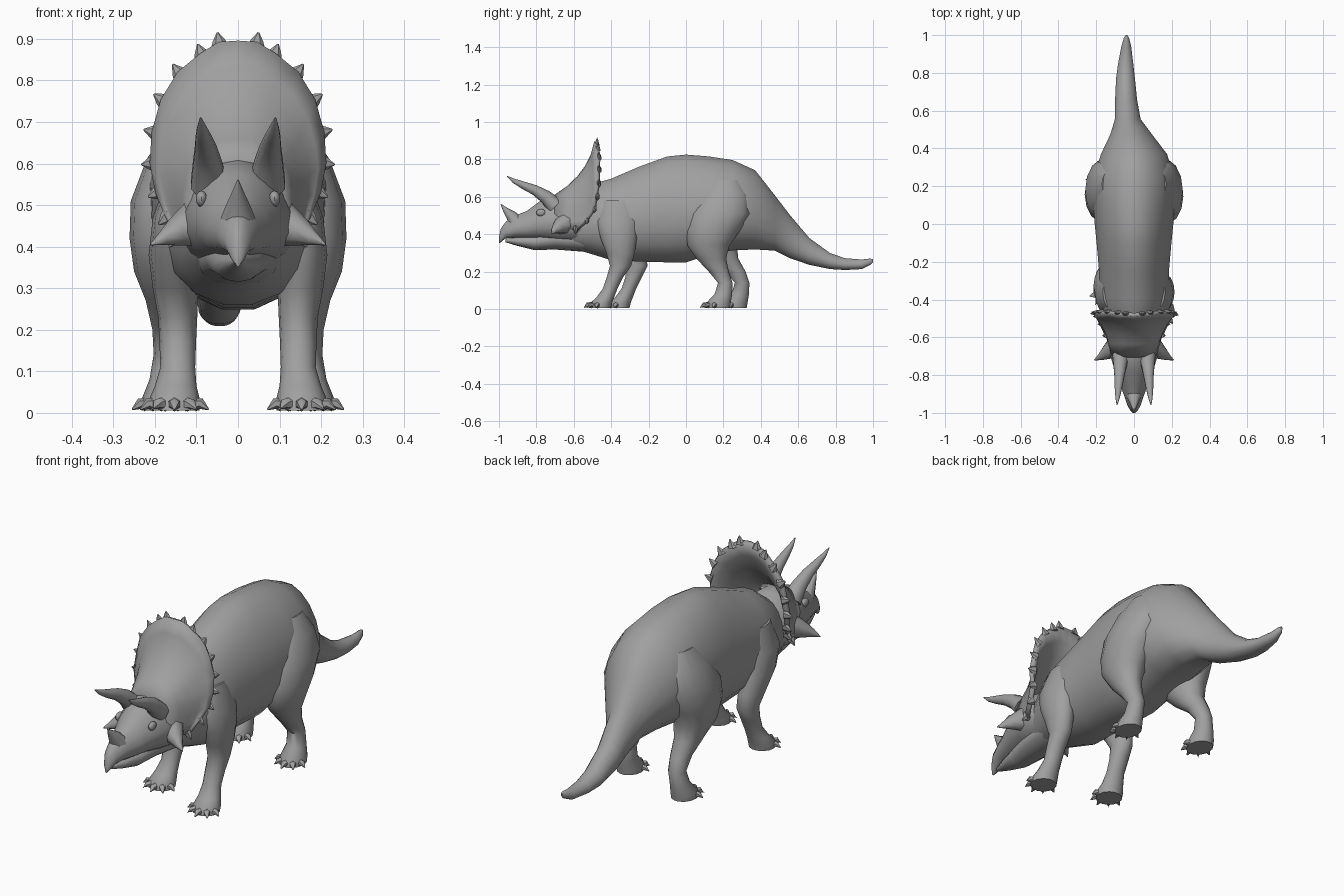
import bpy, bmesh, math
from mathutils import Vector

if "Cube" in bpy.data.objects:
    bpy.data.objects.remove(bpy.data.objects["Cube"])

skin = bpy.data.materials.new("grey_skin")
skin.diffuse_color = (0.35, 0.35, 0.35, 1)
skin.use_nodes = True
skin.node_tree.nodes["Principled BSDF"].inputs["Base Color"].default_value = skin.diffuse_color


def finish(name, bm, angle=50):
    bmesh.ops.recalc_face_normals(bm, faces=bm.faces)
    mesh = bpy.data.meshes.new(name)
    bm.to_mesh(mesh)
    bm.free()
    mesh.materials.append(skin)
    ob = bpy.data.objects.new(name, mesh)
    bpy.context.collection.objects.link(ob)
    bpy.ops.object.select_all(action='DESELECT')
    ob.select_set(True)
    bpy.context.view_layer.objects.active = ob
    bpy.ops.object.shade_smooth_by_angle(angle=math.radians(angle))
    return ob


def skin_rings(bm, rings):
    """Bridge closed rings of points and cap both ends."""
    loops = [[bm.verts.new(p) for p in ring] for ring in rings]
    n = len(loops[0])
    for a, b in zip(loops, loops[1:]):
        for i in range(n):
            j = (i + 1) % n
            bm.faces.new((a[i], a[j], b[j], b[i]))
    bm.faces.new(loops[0])
    bm.faces.new(loops[-1])


def angles(n):
    return [2 * math.pi * i / n for i in range(n)]


def long_part(name, sections, pear=0.0, n=18):
    """Loft of upright rings: (y, top, bottom, half width, centre x)."""
    bm = bmesh.new()
    rings = []
    for y, top, bot, hw, cx in sections:
        rings.append([Vector((cx + hw * math.cos(a) * (1 - pear * math.sin(a)), y,
                              (top + bot) / 2 + (top - bot) / 2 * math.sin(a)))
                      for a in angles(n)])
    skin_rings(bm, rings)
    return finish(name, bm)


def add_tube(bm, path, n=8, flat=1.0):
    """Tapered horn along (point, radius) pairs."""
    pts = [Vector(p) for p, r in path]
    rings = []
    for i, (p, r) in enumerate(path):
        d = (pts[min(i + 1, len(pts) - 1)] - pts[max(i - 1, 0)]).normalized()
        u = d.cross(Vector((0, 1, 0) if abs(d.y) < 0.7 else (1, 0, 0))).normalized()
        v = d.cross(u)
        rings.append([pts[i] + r * (math.cos(a) * u + flat * math.sin(a) * v)
                      for a in angles(n)])
    skin_rings(bm, rings)


# Trunk with neck and tail in one loft
long_part("body", [
    (-.66, .54, .33, .09, 0), (-.55, .62, .305, .13, 0), (-.47, .68, .28, .165, 0),
    (-.40, .70, .258, .182, 0), (-.25, .765, .25, .185, 0), (-.10, .82, .245, .198, 0),
    (0, .83, .245, .208, 0), (.12, .82, .285, .215, 0), (.25, .80, .31, .212, 0),
    (.37, .745, .315, .175, 0), (.475, .61, .31, .11, -.015), (.555, .505, .27, .068, -.033),
    (.66, .38, .235, .058, -.042), (.77, .30, .213, .05, -.045), (.85, .272, .208, .04, -.044),
    (.94, .265, .213, .026, -.041), (.985, .27, .235, .014, -.04), (1.0, .266, .25, .004, -.04),
], pear=0.14)

# Skull with hooked beak, and lower jaw
long_part("head", [
    (-1.0, .385, .352, .006, 0), (-.99, .43, .357, .018, 0), (-.965, .465, .378, .033, 0),
    (-.91, .50, .38, .052, 0), (-.85, .525, .375, .074, 0), (-.78, .577, .37, .10, 0),
    (-.70, .61, .355, .125, 0), (-.61, .61, .345, .14, 0), (-.54, .56, .36, .12, 0),
], pear=0.2, n=16)
long_part("jaw", [
    (-.965, .375, .357, .010, 0), (-.90, .385, .337, .034, 0), (-.81, .40, .315, .058, 0),
    (-.70, .43, .318, .08, 0), (-.57, .43, .308, .10, 0), (-.48, .42, .30, .10, 0),
], n=12)

# Frill: a curved shield between the skull ring and the rim
rim = [(0, -.475, .893), (.045, -.475, .89), (.088, -.47, .863), (.142, -.465, .818),
       (.182, -.465, .752), (.202, -.467, .675), (.207, -.475, .60), (.193, -.49, .53),
       (.172, -.53, .47), (.15, -.59, .42)]
root = [(0, -.70, .60), (.025, -.70, .60), (.045, -.70, .597), (.065, -.70, .59),
        (.08, -.70, .575), (.092, -.70, .55), (.10, -.70, .525), (.108, -.70, .495),
        (.115, -.70, .465), (.118, -.70, .43)]


def full(half):
    pts = [Vector(p) for p in half]
    return [Vector((-p.x, p.y, p.z)) for p in reversed(pts[1:])] + pts


rim_pts, root_pts = full(rim), full(root)
bm = bmesh.new()
rows = []
for t in (0, .2, .4, .6, .8, 1):
    row = []
    for i, (a, b) in enumerate(zip(root_pts, rim_pts)):
        p = a.lerp(b, t)
        p.y += .16 * t * (1 - t)
        p.z -= .06 * t * (1 - t) * (1 if p.z > .6 else 0)
        # gentle ribs fanning outward
        p.y -= .006 * (i % 2) * t
        row.append(bm.verts.new(p))
    rows.append(row)
for a, b in zip(rows, rows[1:]):
    for i in range(len(a) - 1):
        bm.faces.new((a[i], a[i + 1], b[i + 1], b[i]))
frill = finish("frill", bm)
thick = frill.modifiers.new("thickness", 'SOLIDIFY')
thick.thickness = 0.02
thick.offset = 0

# Small points around the frill rim
bm = bmesh.new()
centre = Vector((0, -.50, .62))
for i, p in enumerate(rim_pts):
    if abs(p.x) < .01:
        continue
    out = p - centre
    out.y = 0
    out.normalize()
    add_tube(bm, [(p - out * .015, .024), (p + out * .006, .015), (p + out * .026, .002)],
             n=6, flat=.6)
finish("frill_points", bm, 40)

# Nose horn
bm = bmesh.new()
add_tube(bm, [((0, -.905, .46), .045), ((0, -.935, .50), .029),
              ((0, -.965, .53), .015), ((0, -.99, .56), .002)])
finish("nose_horn", bm)

for side, s in (("right", 1), ("left", -1)):
    # Brow horn, sweeping forward and curling up
    bm = bmesh.new()
    add_tube(bm, [((s * .07, -.70, .55), .046), ((s * .074, -.75, .60), .036),
                  ((s * .078, -.81, .637), .027), ((s * .083, -.87, .662), .020),
                  ((s * .087, -.92, .685), .012), ((s * .09, -.958, .71), .002)], n=10)
    finish(side + "_brow_horn", bm)

    # Cheek spike
    bm = bmesh.new()
    add_tube(bm, [((s * .10, -.65, .455), .06), ((s * .15, -.685, .435), .035),
                  ((s * .18, -.705, .42), .018), ((s * .21, -.72, .405), .002)])
    finish(side + "_cheek_spike", bm)

    # Brow ridge and eye
    bm = bmesh.new()
    bmesh.ops.create_uvsphere(bm, u_segments=10, v_segments=6, radius=.02)
    for v in bm.verts:
        v.co = Vector((v.co.x * .7 + s * .088, v.co.y * 1.3 - .775, v.co.z + .515))
    finish(side + "_eye", bm)

# Legs: horizontal rings (x, y, z, half width, half depth)
FRONT = [(.12, -.36, .58, .045, .09), (.145, -.365, .47, .06, .115), (.155, -.36, .38, .06, .10),
         (.15, -.35, .30, .055, .078), (.145, -.35, .23, .047, .058), (.145, -.38, .17, .044, .045),
         (.145, -.405, .11, .042, .04), (.15, -.43, .065, .05, .048),
         (.153, -.455, .03, .062, .06), (.153, -.46, .006, .06, .06)]
HIND = [(.12, .21, .69, .05, .08), (.14, .20, .61, .08, .135), (.16, .18, .51, .098, .165),
        (.165, .145, .42, .096, .148), (.162, .12, .34, .088, .115), (.16, .135, .27, .062, .082),
        (.16, .175, .20, .046, .055), (.163, .21, .14, .04, .04), (.17, .20, .08, .043, .048),
        (.175, .172, .03, .058, .068), (.175, .168, .006, .057, .068)]


def leg(name, sections, s, stride):
    bm = bmesh.new()
    rings = []
    for x, y, z, rx, ry in sections:
        # the stride shifts only the lower leg
        y += stride * min(1, max(0, (.45 - z) / .25))
        rings.append([Vector((s * x + rx * math.cos(a), y + ry * math.sin(a), z))
                      for a in angles(14)])
    skin_rings(bm, rings)
    finish(name, bm)
    # Claws fanned over the front of the foot
    bm = bmesh.new()
    x, y, z, rx, ry = sections[-1]
    for deg in (-75, -38, 0, 38, 75):
        a = math.radians(deg)
        d = Vector((math.sin(a), -math.cos(a), 0))
        base = Vector((s * x + d.x * rx * .85, y + stride + d.y * ry * .85, .02))
        add_tube(bm, [(base, .017), (base + d * .015 + Vector((0, 0, .002)), .013),
                      (base + d * .034 - Vector((0, 0, .012)), .002)], n=6)
    for v in bm.verts:
        v.co.z = max(v.co.z, 0)
    finish(name + "_claws", bm)


leg("right_front_leg", FRONT, 1, 0)
leg("left_front_leg", FRONT, -1, .10)
leg("right_hind_leg", HIND, 1, 0)
leg("left_hind_leg", HIND, -1, .09)
